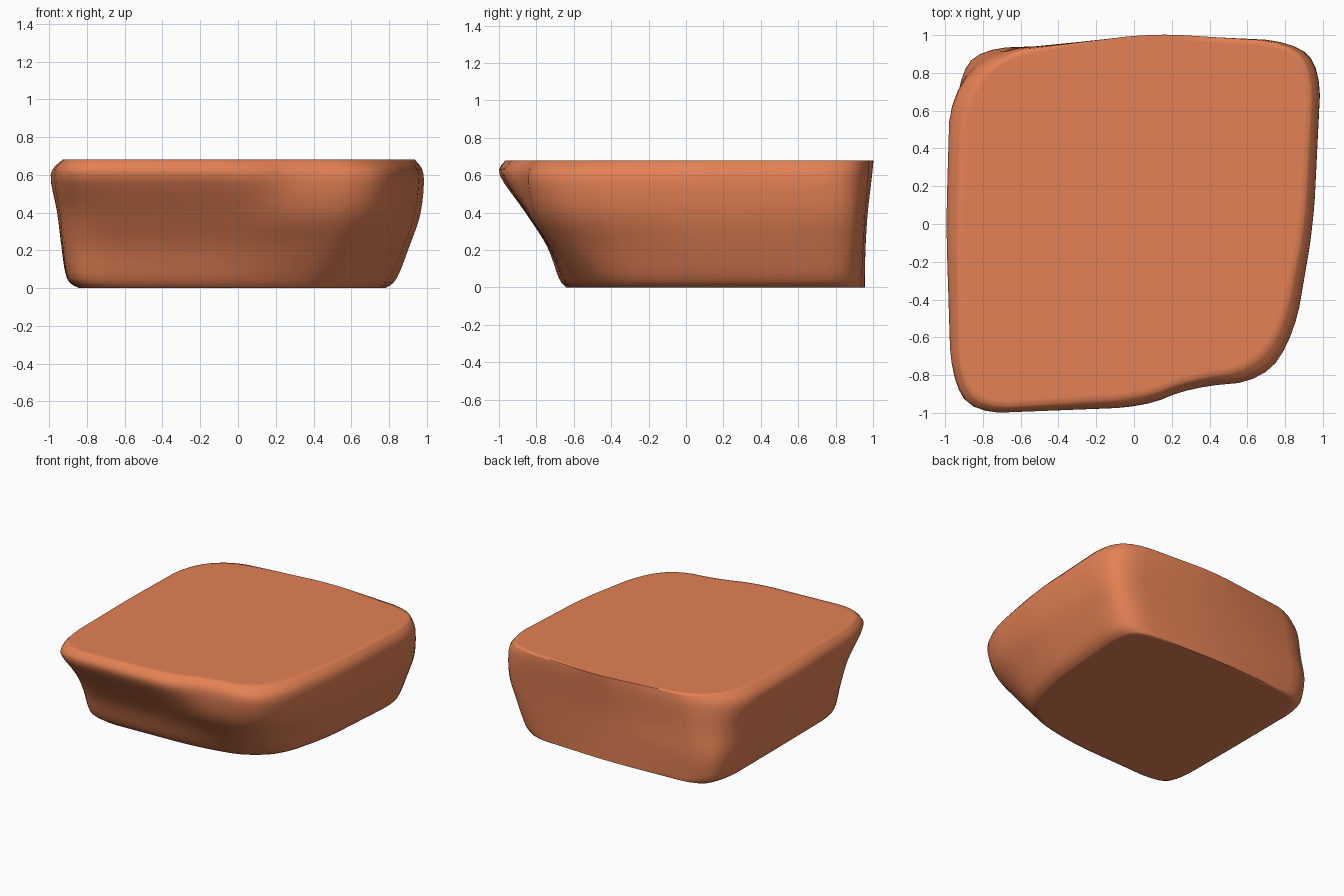
import bpy, bmesh, math
from mathutils import Vector

if "Cube" in bpy.data.objects:
    bpy.data.objects.remove(bpy.data.objects["Cube"])

# Cross-sections: height, then 13 corner points running clockwise
# (left, back-left x2, back, back-right x2, right, front-right x2, front x2, front-left x2)
SECTIONS = [
    (0.05, [-.905, 0, -.905, .76, -.80, .92, 0, .96, .74, .935, .85, .80,
            .79, 0, .68, -.40, .47, -.56, .3, -.61, 0, -.655, -.80, -.685, -.90, -.58]),
    (0.22, [-.935, 0, -.935, .76, -.82, .93, .1, .963, .80, .945, .915, .82,
            .87, 0, .75, -.47, .57, -.68, .3, -.72, 0, -.735, -.80, -.745, -.925, -.63]),
    (0.40, [-.96, 0, -.945, .72, -.79, .92, .1, .975, .85, .955, .975, .83,
            .93, 0, .83, -.55, .66, -.79, .3, -.84, .05, -.85, -.80, -.86, -.94, -.70]),
    (0.60, [-.995, 0, -.975, .68, -.74, .92, .1, 1.0, .84, .97, .99, .82,
            .95, 0, .85, -.58, .69, -.83, .3, -.865, .05, -.97, -.86, -1.0, -.97, -.80]),
    (0.68, [-.93, 0, -.91, .66, -.70, .91, .1, 1.01, .81, .965, .945, .81,
            .90, 0, .79, -.55, .62, -.77, .3, -.82, .03, -.92, -.81, -.975, -.925, -.80]),
]


def spline(a, b, c, d, t):
    """Catmull-Rom point between b and c."""
    return 0.5 * (2 * b + (c - a) * t + (2 * a - 5 * b + 4 * c - d) * t * t
                  + (3 * b - a - 3 * c + d) * t ** 3)


def round_corners(p, limit):
    """Cut each corner of a closed outline into two points."""
    out = []
    for i, v in enumerate(p):
        for w in (p[i - 1], p[(i + 1) % len(p)]):
            e = w - v
            out.append(v + e.normalized() * min(limit, e.length * .25))
    return out


def outline(z, nums):
    p = [Vector((nums[i], nums[i + 1], z)) for i in range(0, len(nums), 2)]
    return round_corners(round_corners(p, .10), .04)


loops = [outline(z, nums) for z, nums in SECTIONS]
# Foot edge: lowest section drawn in, back wall kept straight
foot = [Vector((v.x * .93, .95 + (v.y - .95) * .975, 0)) for v in loops[0]]
loops.insert(0, foot)

# Smooth the walls between sections
rings = []
last = len(loops) - 1
for i in range(last):
    quad = [loops[max(0, min(last, i + k))] for k in (-1, 0, 1, 2)]
    for k in range(4):
        rings.append([spline(*pts, k / 4) for pts in zip(*quad)])
rings.append(loops[-1])

# Stone body
bm = bmesh.new()
rows = [[bm.verts.new((v.x, v.y, max(0, min(.68, v.z)))) for v in r] for r in rings]
n = len(rows[0])
for lo, hi in zip(rows, rows[1:]):
    for i in range(n):
        j = (i + 1) % n
        bm.faces.new((lo[i], lo[j], hi[j], hi[i]))
base = bm.faces.new(rows[0])
top = bm.faces.new(rows[-1])
bmesh.ops.recalc_face_normals(bm, faces=bm.faces)
bmesh.ops.inset_individual(bm, faces=[top, base], thickness=0.03)

mesh = bpy.data.meshes.new("stone_block")
bm.to_mesh(mesh)
bm.free()
stone = bpy.data.objects.new("stone_block", mesh)
bpy.context.collection.objects.link(stone)

mat = bpy.data.materials.new("terracotta")
mat.diffuse_color = (0.77, 0.22, 0.09, 1)
mat.use_nodes = True
mat.node_tree.nodes["Principled BSDF"].inputs["Base Color"].default_value = mat.diffuse_color
mesh.materials.append(mat)

bpy.context.view_layer.objects.active = stone
stone.select_set(True)
bpy.ops.object.shade_smooth_by_angle(angle=math.radians(85))
